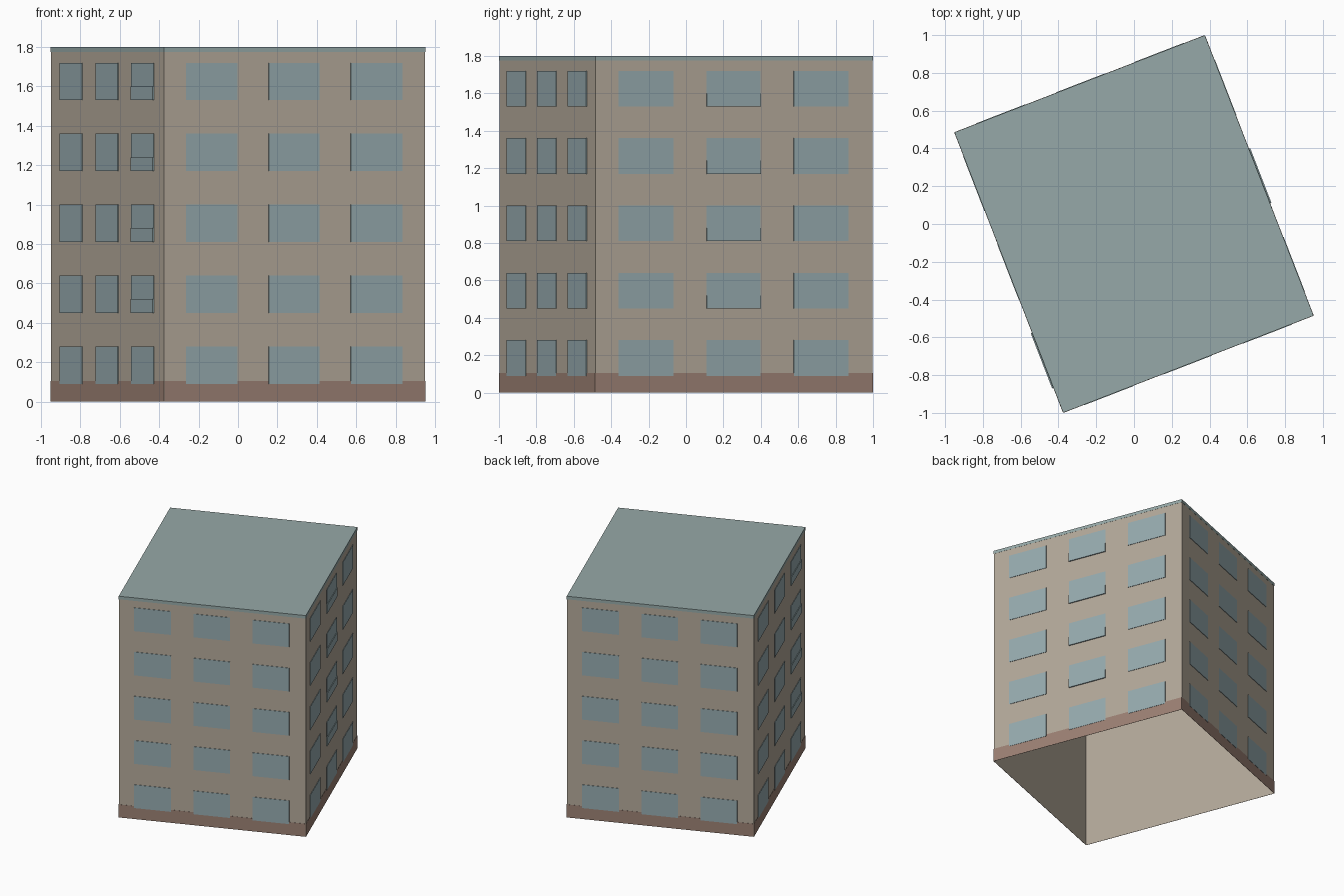
import bpy, bmesh, math
from mathutils import Matrix, Vector

if "Cube" in bpy.data.objects:
    bpy.data.objects.remove(bpy.data.objects["Cube"], do_unlink=True)


def material(name, rgb):
    lin = [((c / 255 + 0.055) / 1.055) ** 2.4 for c in rgb] + [1.0]
    m = bpy.data.materials.new(name)
    m.use_nodes = True
    m.diffuse_color = lin
    m.node_tree.nodes["Principled BSDF"].inputs["Base Color"].default_value = lin
    return m


BEIGE = material("beige wall", (180, 169, 154))
BROWN = material("brown base", (156, 129, 116))
GLASS = material("blue grey window", (150, 171, 175))
ROOF = material("grey green roof", (150, 169, 168))

WIDTH, DEPTH, HEIGHT = 1.42, 1.59, 1.8
EAVE = HEIGHT - 0.025
TURN = Matrix.Rotation(math.radians(21.2), 4, "Z")


def add_box(bm, lo, hi, matrix):
    """Axis-aligned box between two corners, then moved by the matrix."""
    lo, hi = Vector(lo), Vector(hi)
    size = hi - lo
    place = matrix @ Matrix.Translation((lo + hi) / 2) @ Matrix.Diagonal((*size, 1))
    return bmesh.ops.create_cube(bm, size=1, matrix=place)["verts"]


def finish(bm, name, mat):
    mesh = bpy.data.meshes.new(name)
    bm.to_mesh(mesh)
    bm.free()
    mesh.materials.append(mat)
    obj = bpy.data.objects.new(name, mesh)
    bpy.context.collection.objects.link(obj)
    return obj


# Wall shell, open underneath and closed above by the roof
bm = bmesh.new()
add_box(bm, (-WIDTH / 2, -DEPTH / 2, 0), (WIDTH / 2, DEPTH / 2, EAVE), TURN)
caps = [f for f in bm.faces if abs(f.normal.z) > 0.5]
bmesh.ops.delete(bm, geom=caps, context="FACES_ONLY")
finish(bm, "walls", BEIGE)

# Flat roof with a thin visible edge
bm = bmesh.new()
lip = 0.001
add_box(bm, (-WIDTH / 2 - lip, -DEPTH / 2 - lip, EAVE),
        (WIDTH / 2 + lip, DEPTH / 2 + lip, HEIGHT), TURN)
finish(bm, "roof", ROOF)

# Each wall has its own frame: x along the wall, -y outwards, z up
SIDES = {"front": (0, WIDTH, DEPTH), "left": (90, DEPTH, WIDTH),
         "back": (180, WIDTH, DEPTH), "right": (270, DEPTH, WIDTH)}
COLUMNS = [(0.083, 0.28), (0.4, 0.595), (0.715, 0.912)]
FLOORS = [0.09 + 0.36 * i for i in range(5)]
BALCONY_COLUMN = {"left": 1, "right": 2}

for side, (angle, length, across) in SIDES.items():
    frame = (TURN @ Matrix.Rotation(math.radians(angle), 4, "Z")
             @ Matrix.Translation((-length / 2, -across / 2, 0)))

    # Base band
    bm = bmesh.new()
    add_box(bm, (0, -0.002, 0), (length, -0.0005, 0.105), frame)
    finish(bm, side + "_base_band", BROWN)

    # Window grid
    bm = bmesh.new()
    for z in FLOORS:
        for a, b in COLUMNS:
            add_box(bm, (a * length, -0.004, z), (b * length, -0.0005, z + 0.19), frame)
    finish(bm, side + "_windows", GLASS)

    # Shallow balcony fronts on the upper floors
    if side in BALCONY_COLUMN:
        a, b = COLUMNS[BALCONY_COLUMN[side]]
        bm = bmesh.new()
        for z in FLOORS[1:]:
            add_box(bm, (a * length, -0.009, z), (b * length, -0.0005, z + 0.07), frame)
        finish(bm, side + "_balcony_fronts", GLASS)
